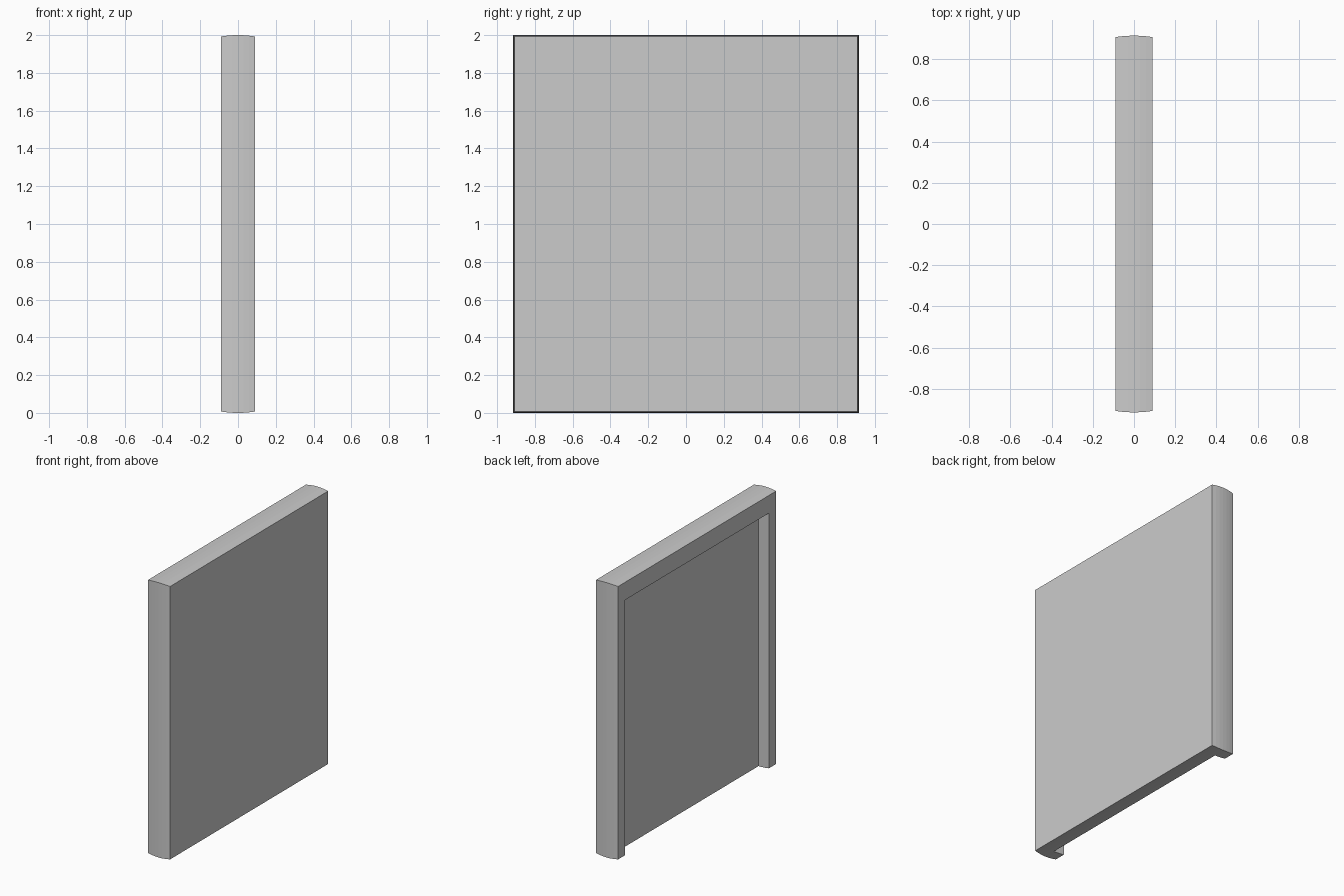
import bpy, bmesh

if "Cube" in bpy.data.objects:
    bpy.data.objects.remove(bpy.data.objects["Cube"])

HALF_X, HALF_Y, BOTTOM, TOP = 0.089, 0.915, 0.0, 2.0
BULGE = 0.007      # slight bow of the narrow edges
STEPS = 6


def ring(bm, x):
    # one rectangular slice of the slab, shrunk toward the outer faces
    d = BULGE * (x / HALF_X) ** 2
    y, lo, hi = HALF_Y - d, BOTTOM + d, TOP - d
    return [bm.verts.new((x, a, b)) for a, b in ((-y, lo), (y, lo), (y, hi), (-y, hi))]


# slab with gently bowed edges
bm = bmesh.new()
rings = [ring(bm, HALF_X * (2 * i / STEPS - 1)) for i in range(STEPS + 1)]
for a, b in zip(rings, rings[1:]):
    for i in range(4):
        j = (i + 1) % 4
        bm.faces.new((a[i], a[j], b[j], b[i]))
bm.faces.new(rings[0])
bm.faces.new(rings[-1])
bmesh.ops.recalc_face_normals(bm, faces=bm.faces)
mesh = bpy.data.meshes.new("framed_panel")
bm.to_mesh(mesh)
bm.free()
panel = bpy.data.objects.new("framed_panel", mesh)
bpy.context.collection.objects.link(panel)

# recess on the -x side, open at the bottom
x0, x1, z0, z1 = -0.3, -0.004, -0.2, 1.864
bpy.ops.mesh.primitive_cube_add(size=1, location=((x0 + x1) / 2, 0, (z0 + z1) / 2))
cutter = bpy.context.object
cutter.name = "recess_cutter"
cutter.scale = (x1 - x0, 2 * 0.827, z1 - z0)
cutter.hide_render = True

cut = panel.modifiers.new("recess", 'BOOLEAN')
cut.operation = 'DIFFERENCE'
cut.solver = 'EXACT'
cut.object = cutter
bpy.context.view_layer.objects.active = panel
bpy.ops.object.modifier_apply(modifier=cut.name)
bpy.data.objects.remove(cutter)
